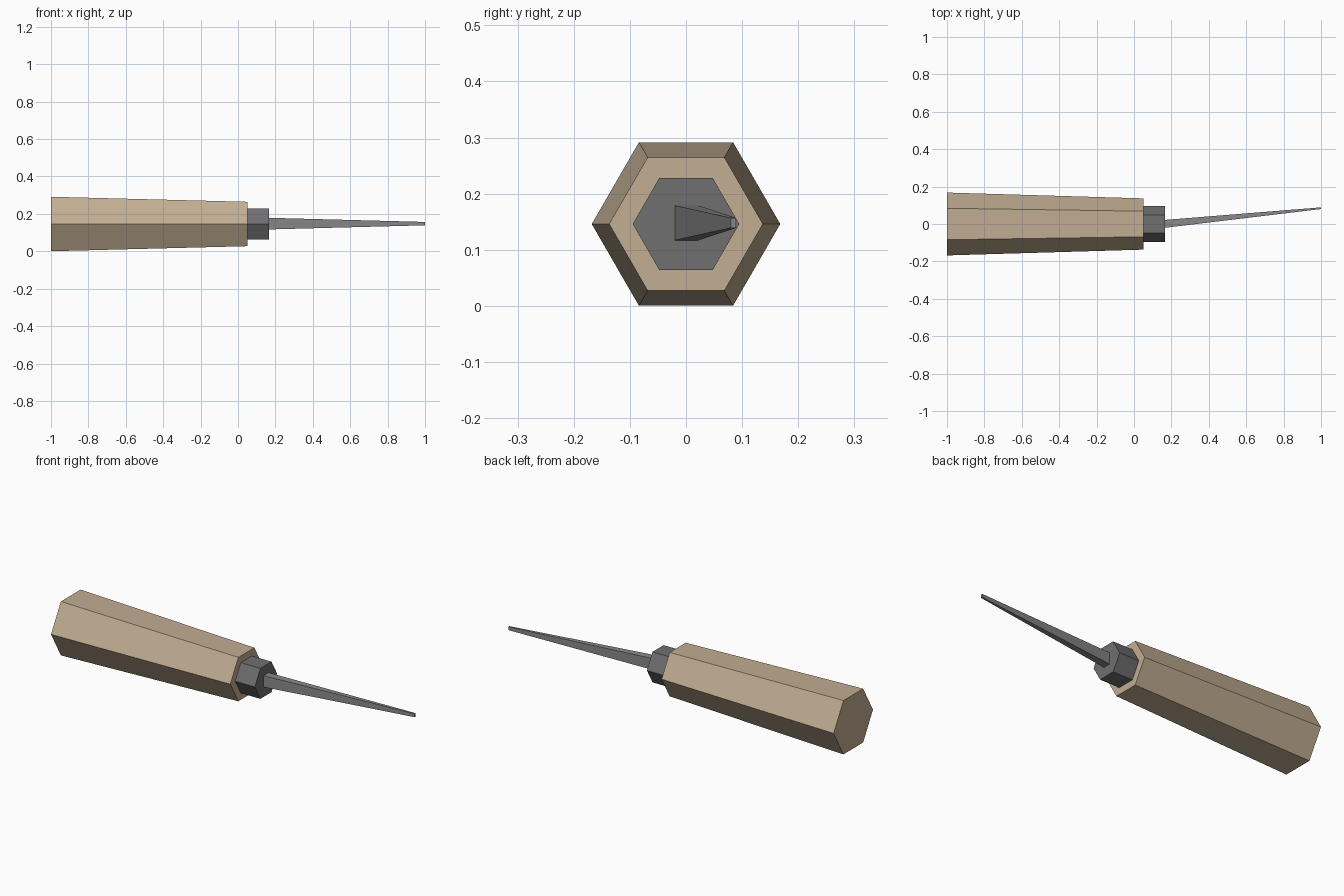
import bpy
import bmesh
import math

cube = bpy.data.objects.get("Cube")
if cube:
    bpy.data.objects.remove(cube, do_unlink=True)

AXIS_Z = 0.146


def material(name, rgb):
    mat = bpy.data.materials.new(name)
    mat.use_nodes = True
    color = (*rgb, 1.0)
    mat.diffuse_color = color
    mat.node_tree.nodes["Principled BSDF"].inputs["Base Color"].default_value = color
    return mat


def loft(name, rings, mat):
    """Closed flat-shaded solid through rings of equal point counts."""
    bm = bmesh.new()
    loops = [[bm.verts.new(p) for p in ring] for ring in rings]
    count = len(loops[0])
    for a, b in zip(loops, loops[1:]):
        for i in range(count):
            j = (i + 1) % count
            bm.faces.new((a[i], a[j], b[j], b[i]))
    bm.faces.new(loops[0])
    bm.faces.new(loops[-1])
    bmesh.ops.recalc_face_normals(bm, faces=bm.faces)
    mesh = bpy.data.meshes.new(name)
    bm.to_mesh(mesh)
    bm.free()
    mesh.materials.append(mat)
    obj = bpy.data.objects.new(name, mesh)
    bpy.context.collection.objects.link(obj)
    return obj


def hexagon(x, radius):
    angles = [i * math.pi / 3 for i in range(6)]
    return [(x, radius * math.cos(a), AXIS_Z + radius * math.sin(a)) for a in angles]


def rectangle(x, y0, y1, half_height):
    z0, z1 = 0.148 - half_height, 0.148 + half_height
    return [(x, y0, z0), (x, y1, z0), (x, y1, z1), (x, y0, z1)]


wood = material("pale wood", (0.54, 0.42, 0.29))
dark_steel = material("dark steel", (0.16, 0.16, 0.165))
steel = material("steel", (0.25, 0.25, 0.255))

# Tapered six-sided handle
loft("handle", [hexagon(-1.0, 0.168), hexagon(0.05, 0.137)], wood)

# Collar between handle and spike
loft("collar", [hexagon(0.05, 0.095), hexagon(0.167, 0.095)], dark_steel)

# Spike narrowing and leaning to one side
loft("spike", [rectangle(0.167, -0.02, 0.022, 0.031),
               rectangle(1.0, 0.08, 0.089, 0.009)], steel)
